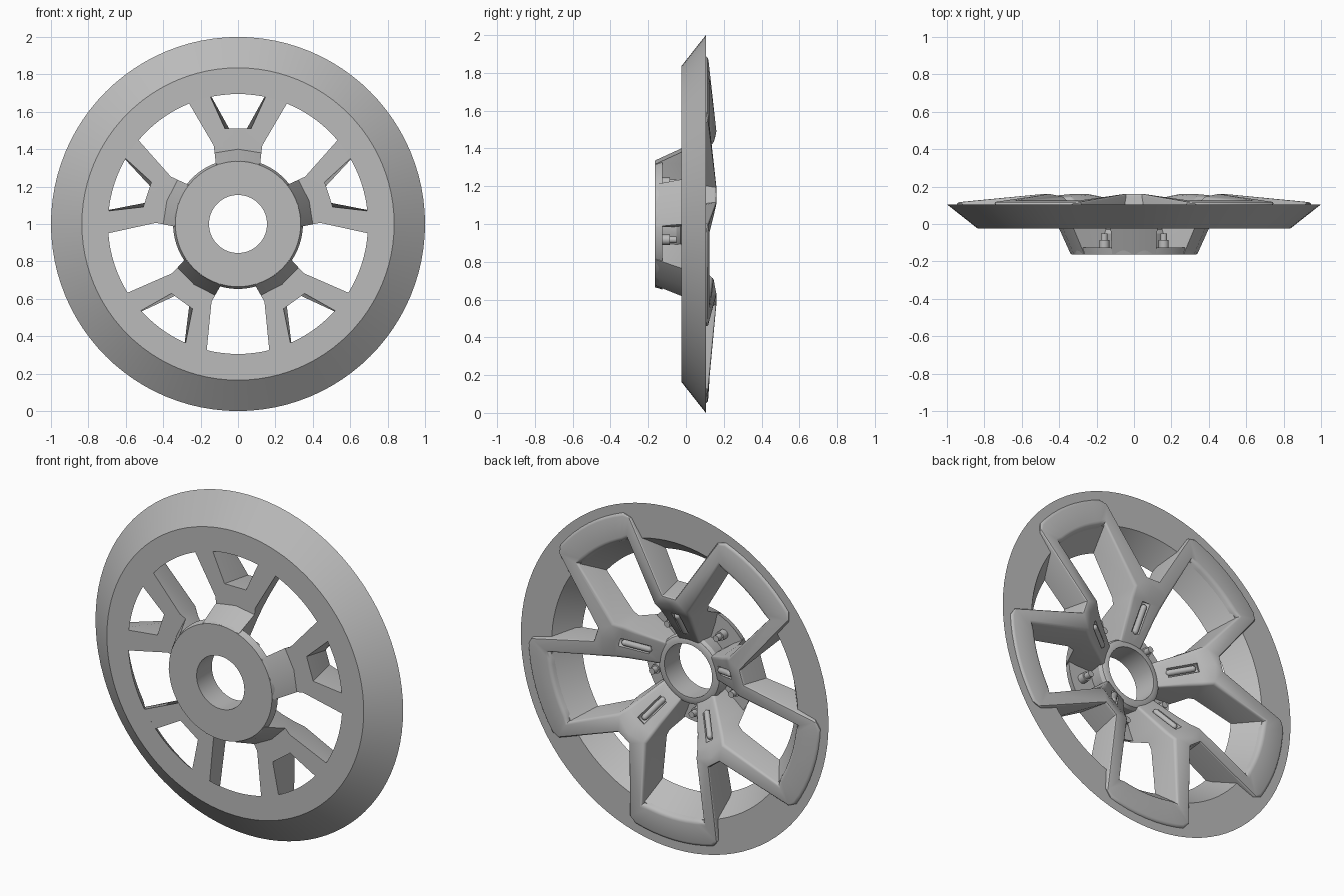
import bpy, bmesh, math
from mathutils import Vector, Matrix

cube = bpy.data.objects.get("Cube")
if cube:
    bpy.data.objects.remove(cube)

grey = bpy.data.materials.new("plain_grey")
grey.use_nodes = True
GREY = (0.5, 0.5, 0.5, 1)
grey.diffuse_color = GREY
grey.node_tree.nodes["Principled BSDF"].inputs["Base Color"].default_value = GREY

CENTRE = Vector((0, 0, 1))
SPOKES = [math.radians(90 + 72 * i) for i in range(5)]
GAPS = [a + math.radians(36) for a in SPOKES]


def polar(angle, r, y, u=0.0):
    """Point at radius r along a wheel direction, shifted sideways by u."""
    c, s = math.cos(angle), math.sin(angle)
    return CENTRE + Vector((r * c - u * s, y, r * s + u * c))


def make(name, bm):
    bmesh.ops.remove_doubles(bm, verts=bm.verts, dist=0.0005)
    bmesh.ops.recalc_face_normals(bm, faces=bm.faces)
    mesh = bpy.data.meshes.new(name)
    bm.to_mesh(mesh)
    bm.free()
    mesh.materials.append(grey)
    obj = bpy.data.objects.new(name, mesh)
    bpy.context.collection.objects.link(obj)
    return obj


def activate(obj):
    bpy.ops.object.select_all(action="DESELECT")
    obj.select_set(True)
    bpy.context.view_layer.objects.active = obj


def smooth(obj, degrees=30):
    activate(obj)
    bpy.ops.object.shade_smooth_by_angle(angle=math.radians(degrees))


def lathe(name, profile, steps=96):
    """Spin a closed (radius, y) profile around the axle."""
    bm = bmesh.new()
    rings = [[bm.verts.new(polar(math.tau * i / steps, r, y)) for r, y in profile]
             for i in range(steps)]
    n = len(profile)
    for i in range(steps):
        a, b = rings[i], rings[(i + 1) % steps]
        for j in range(n):
            k = (j + 1) % n
            bm.faces.new((a[j], a[k], b[k], b[j]))
    obj = make(name, bm)
    smooth(obj)
    return obj


def rod(bm, start, end, radius, caps=False):
    """Cylinder between two points, with optional ball ends."""
    axis = end - start
    turn = axis.to_track_quat("Z", "Y").to_matrix().to_4x4()
    bmesh.ops.create_cone(bm, cap_ends=True, segments=16, radius1=radius, radius2=radius,
                          depth=axis.length,
                          matrix=Matrix.Translation((start + end) / 2) @ turn)
    if caps:
        for p in (start, end):
            bmesh.ops.create_uvsphere(bm, u_segments=16, v_segments=8, radius=radius,
                                      matrix=Matrix.Translation(p) @ turn)


# Rim, hub plate and axle collar
lathe("rim", [(0.695, -0.025), (0.835, -0.025), (1.0, 0.105), (0.8, 0.105)])
lathe("hub_plate", [(0.18, -0.163), (0.335, -0.163), (0.347, -0.125), (0.18, -0.125)])
lathe("axle_collar", [(0.155, -0.163), (0.19, -0.163), (0.205, -0.05), (0.195, -0.03),
                      (0.18, -0.022), (0.155, -0.022)])

# Half a forked spoke as cross-sections: centre and window side, back then front
STEM = [
    ((0, .17, -.03), (.07, .165, -.03), (0, .17, -.14), (.07, .165, -.14)),
    ((0, .34, .075), (.09, .32, .065), (0, .338, -.16), (.118, .318, -.16)),
    ((0, .40, .115), (.10, .38, .105), (0, .40, -.025), (.125, .38, -.025)),
    ((0, .46, .155), (.11, .43, .145), (0, .46, -.025), (.13, .42, -.025)),
]
FORK_MID = ((0, .50, .163), (0, .51, -.025))
FORK_SIDE = ((.04, .50, .163), (.07, .51, -.025))
ARM_END = ((.29, .885, .118), (.30, .755, .126), (.175, .74, -.024), (.30, .71, -.024))


def arc_section(outer, inner):
    def pt(r, deg, y):
        a = math.radians(deg)
        return (r * math.sin(a), r * math.cos(a), y)
    return (pt(.95, outer, .116), pt(.805, inner, .126), pt(.95, outer, .09), pt(.79, inner, .09))


ARCS = [arc_section(20.5, 24.5), arc_section(24, 27), arc_section(28, 30), arc_section(32, 33),
        arc_section(36, 36)]

bm = bmesh.new()
back_points = set()
for angle in SPOKES:
    for side in (1, -1):
        def vert(p):
            return bm.verts.new(polar(angle, p[1], p[2], side * p[0]))

        def section(pts):
            vs = [vert(p) for p in pts]
            back_points.update(vs[:2])
            return vs

        def strip(a, b):
            bm.faces.new((a[0], b[0], b[1], a[1]))
            bm.faces.new((a[2], b[2], b[3], a[3]))
            bm.faces.new((a[1], b[1], b[3], a[3]))

        stem = [section(s) for s in STEM]
        for a, b in zip(stem, stem[1:]):
            strip(a, b)
        bm.faces.new((stem[0][0], stem[0][1], stem[0][3], stem[0][2]))
        mid, fork = [[vert(p) for p in pair] for pair in (FORK_MID, FORK_SIDE)]
        back_points.update((mid[0], fork[0]))
        last = stem[-1]
        bm.faces.new((last[0], mid[0], fork[0], last[1]))
        bm.faces.new((last[2], mid[1], fork[1], last[3]))
        bm.faces.new((mid[0], fork[0], fork[1], mid[1]))
        # Arm and the loop frame over the rim
        run = [[fork[0], last[1], fork[1], last[3]], section(ARM_END)]
        run += [section(s) for s in ARCS]
        for a, b in zip(run, run[1:]):
            strip(a, b)
            bm.faces.new((a[0], b[0], b[2], a[2]))

# Soften only the edges around the back surface
back_keys = {tuple(round(c, 3) for c in v.co) for v in back_points}
bmesh.ops.remove_doubles(bm, verts=bm.verts, dist=0.0005)
bmesh.ops.recalc_face_normals(bm, faces=bm.faces)
weight = bm.edges.layers.float.new("bevel_weight_edge")
for e in bm.edges:
    on_back = all(tuple(round(c, 3) for c in v.co) in back_keys for v in e.verts)
    if on_back and len(e.link_faces) == 2 and e.calc_face_angle() > math.radians(40):
        e[weight] = 1.0
spokes = make("forked_spokes", bm)
bevel = spokes.modifiers.new("soft_edges", "BEVEL")
bevel.limit_method = "WEIGHT"
bevel.width = 0.016
bevel.segments = 3

# Slots along the stems
bm = bmesh.new()
for a in SPOKES:
    rod(bm, polar(a, 0.235, 0.012), polar(a, 0.38, 0.102), 0.026, caps=False)
cutter = make("slot_cutter", bm)
cutter.hide_render = True
cutter.hide_viewport = False
cut = spokes.modifiers.new("slots", "BOOLEAN")
cut.operation = "DIFFERENCE"
cut.object = cutter
cut.solver = "EXACT"
activate(spokes)
for m in ("soft_edges", "slots"):
    bpy.ops.object.modifier_apply(modifier=m)
bpy.data.objects.remove(cutter)
smooth(spokes)

# Pins lying in the slots
bm = bmesh.new()
for a in SPOKES:
    rod(bm, polar(a, 0.245, 0.01), polar(a, 0.36, 0.08), 0.017, caps=True)
smooth(make("slot_pins", bm), 40)

# Bolts between the stems, behind the hub plate
bm = bmesh.new()
for a in GAPS:
    rod(bm, polar(a, 0.27, -0.13), polar(a, 0.27, -0.085), 0.027)
    rod(bm, polar(a, 0.27, -0.09), polar(a, 0.27, -0.05), 0.018)
smooth(make("hub_bolts", bm), 40)
